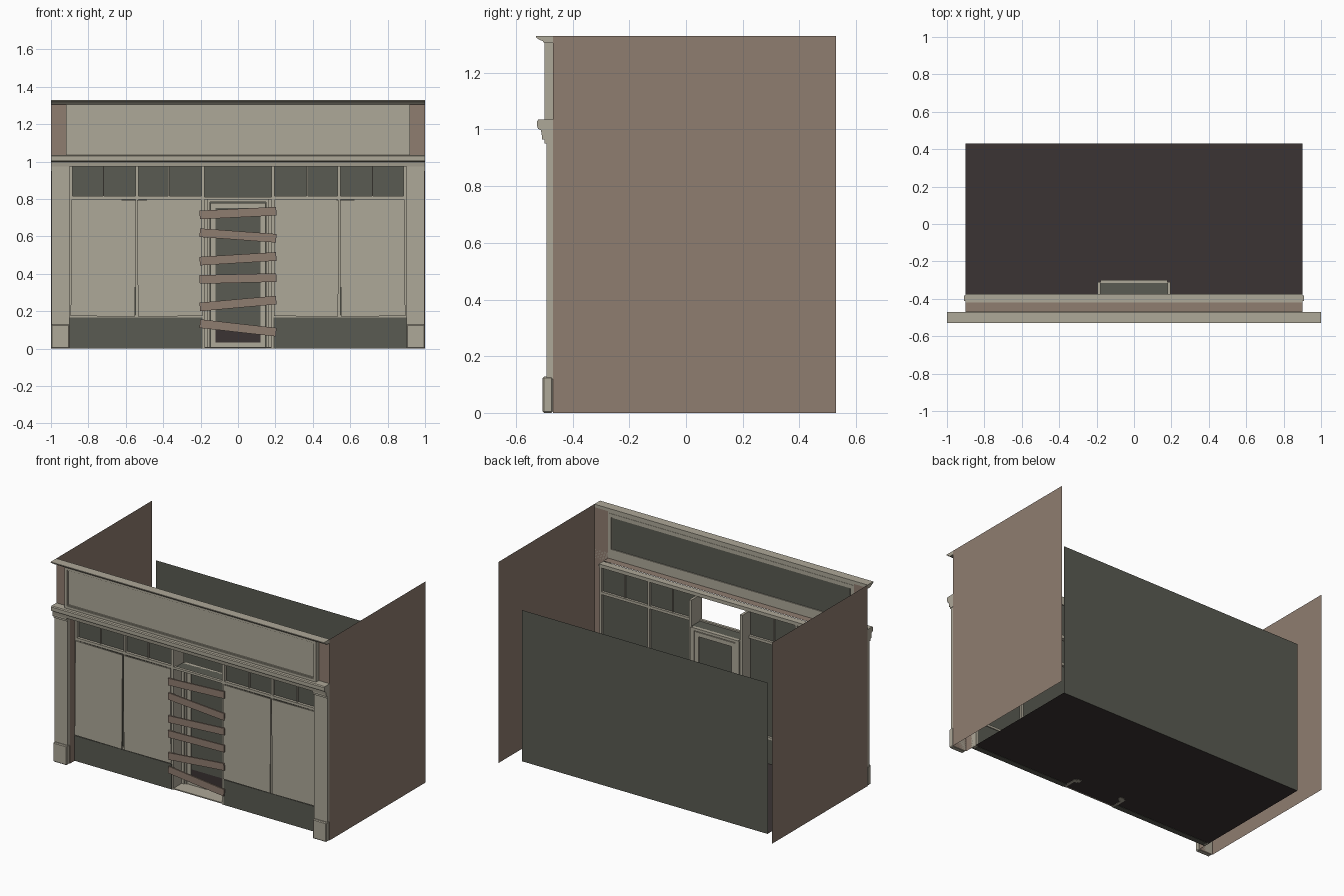
import bpy, bmesh, math
from mathutils import Matrix, Vector

old = bpy.data.objects.get("Cube")
if old:
    bpy.data.objects.remove(old, do_unlink=True)


def material(name, rgb):
    m = bpy.data.materials.new(name)
    m.use_nodes = True
    m.diffuse_color = (*rgb, 1)
    m.node_tree.nodes["Principled BSDF"].inputs["Base Color"].default_value = (*rgb, 1)
    return m


CREAM = material("cream_paint", (.423, .392, .314))
BROWN = material("dusty_brown", (.275, .205, .162))
GREY = material("grey_green", (.102, .105, .084))
DARK = material("dark_floor", (.044, .034, .034))


def finish(name, bm, mat):
    mesh = bpy.data.meshes.new(name)
    bm.to_mesh(mesh)
    bm.free()
    mesh.materials.append(mat)
    ob = bpy.data.objects.new(name, mesh)
    bpy.context.collection.objects.link(ob)
    return ob


def add_box(bm, x0, x1, y0, y1, z0, z1):
    m = Matrix.Translation(((x0 + x1) / 2, (y0 + y1) / 2, (z0 + z1) / 2))
    bmesh.ops.create_cube(bm, size=1, matrix=m @ Matrix.Diagonal((x1 - x0, y1 - y0, z1 - z0, 1)))


def boxes(name, mat, *dims, mirror=False):
    """One object from several boxes, optionally repeated on the other side."""
    bm = bmesh.new()
    for x0, x1, *rest in dims:
        add_box(bm, x0, x1, *rest)
        if mirror:
            add_box(bm, -x1, -x0, *rest)
    return finish(name, bm, mat)


def sheet(name, mat, *corners):
    bm = bmesh.new()
    bm.faces.new([bm.verts.new(c) for c in corners])
    return finish(name, bm, mat)


def moulding(name, mat, x0, x1, profile):
    """Extrude a (y, z) profile along x."""
    bm = bmesh.new()
    face = bm.faces.new([bm.verts.new((x0, y, z)) for y, z in profile])
    out = bmesh.ops.extrude_face_region(bm, geom=[face])
    bmesh.ops.translate(bm, vec=(x1 - x0, 0, 0),
                        verts=[v for v in out["geom"] if isinstance(v, bmesh.types.BMVert)])
    bmesh.ops.recalc_face_normals(bm, faces=bm.faces)
    return finish(name, bm, mat)


def frame(x0, x1, y0, y1, z0, z1, w):
    """Four bars around a rectangle."""
    return [(x0, x0 + w, y0, y1, z0, z1), (x1 - w, x1, y0, y1, z0, z1),
            (x0 + w, x1 - w, y0, y1, z0, z0 + w), (x0 + w, x1 - w, y0, y1, z1 - w, z1)]


TOP = 1.33
# Shell: side walls, back wall and floor
for side, s in (("left", 1), ("right", -1)):
    sheet(side + "_wall", BROWN, (s, -.47, 0), (s, .53, 0), (s, .53, TOP), (s, -.47, TOP))
    sheet(side + "_brick_front", BROWN, (s, -.47, 0), (s * .9, -.47, 0), (s * .9, -.47, TOP - .02),
          (s, -.47, TOP - .02))
    sheet(side + "_reveal", BROWN, (s * .9, -.47, 0), (s * .9, -.42, 0), (s * .9, -.42, 1),
          (s * .9, -.47, 1))
sheet("opening_soffit", BROWN, (-.9, -.47, 1), (.9, -.47, 1), (.9, -.42, 1), (-.9, -.42, 1))
sheet("back_wall", GREY, (-.9, .43, 0), (.9, .43, 0), (.9, .43, 1), (-.9, .43, 1))
sheet("floor", DARK, (-.9, -.41, .002), (.9, -.41, .002), (.9, .43, .002), (-.9, .43, .002))

# Pilasters with plinths and caps
boxes("pilaster_shafts", CREAM, (.902, .998, -.492, -.47, .12, .96), mirror=True)
plinths = boxes("pilaster_plinths", CREAM, (.9, 1, -.506, -.47, 0, .128), mirror=True)
bevel = plinths.modifiers.new("soft_edges", "BEVEL")
bevel.width, bevel.segments = .005, 1
boxes("pilaster_caps", CREAM, (.9, 1, -.5, -.47, .95, .965), (.9, 1, -.508, -.47, .965, .978),
      mirror=True)

# Lower cornice, sign and upper cornice
moulding("lower_cornice", CREAM, -1, 1,
         [(-.47, .975), (-.508, .975), (-.512, .998), (-.522, 1.002), (-.525, 1.01),
          (-.525, 1.03), (-.52, 1.036), (-.47, 1.036)])
moulding("upper_cornice", CREAM, -1, 1,
         [(-.47, 1.305), (-.5, 1.305), (-.506, 1.312), (-.52, 1.318), (-.53, 1.325),
          (-.53, TOP), (-.47, TOP)])
boxes("sign_frame", CREAM, *frame(-.92, .92, -.5, -.47, 1.036, 1.308, .017))
boxes("sign_panel", CREAM, (-.903, .903, -.488, -.478, 1.05, 1.295))
boxes("sign_bead", CREAM, *frame(-.903, .903, -.494, -.488, 1.053, 1.291, .006))
boxes("sign_backing", GREY, (-.87, .87, -.478, -.474, 1.06, 1.285))
boxes("sign_back_frame", CREAM, *frame(-.9, .9, -.478, -.468, 1.04, 1.3, .025))

# Window framing: header, rails, posts and thin transom bars
boxes("header_rail", CREAM, (-.9, .9, -.42, -.375, .975, .998), (-.91, .91, -.412, -.383, .978, .99))
boxes("window_frame", CREAM,
      (.19, .9, -.418, -.38, .797, .815), (.19, .9, -.418, -.38, .165, .18),
      (.885, .9, -.418, -.38, 0, .975), (.533, .547, -.418, -.38, .165, .975),
      (.367, .373, -.412, -.385, .815, .975), (.717, .723, -.412, -.385, .815, .975), mirror=True)
boxes("window_glass", GREY, (.195, .89, -.4, -.396, .17, .975), mirror=True)
boxes("bulkheads", GREY, (.19, .9, -.422, -.385, 0, .167), mirror=True)

# Plywood sheets over the windows, each hung slightly crooked
for i, (x, tilt) in enumerate(((-.72, .5), (-.365, -.4), (.365, .3), (.72, -.5))):
    ply = boxes("plywood_sheet_%d" % (i + 1), CREAM, (-.172, .172, -.004, .004, -.312, .312))
    ply.location = (x, -.425, .485)
    ply.rotation_euler = (0, math.radians(tilt), 0)

# Recessed entrance: side panels, ceiling, sill, door
boxes("entrance_posts", CREAM, (.178, .195, -.42, -.31, 0, .975), mirror=True)
boxes("entrance_lintel", CREAM, (-.18, .18, -.418, -.4, .797, .812))
boxes("entrance_ceiling", GREY, (-.18, .18, -.4, -.315, .797, .803))
boxes("entrance_sill", CREAM, (-.18, .18, -.42, -.3, .003, .01))
boxes("door_frame", CREAM, (.15, .178, -.325, -.3, 0, .8), (.16, .178, -.335, -.325, 0, .8),
      mirror=True)
boxes("door_head", CREAM, (-.17, .17, -.325, -.3, .785, .803))
boxes("door", CREAM, *frame(-.148, .148, -.32, -.302, .006, .78, .028))
boxes("door_glass", GREY, (-.12, .12, -.313, -.309, .11, .755))
boxes("door_kick_panel", DARK, (-.12, .12, -.313, -.309, .034, .11))

# Planks nailed across the entrance: heights at each end
ends = ((.715, .735), (.62, .59), (.468, .493), (.37, .38), (.223, .26), (.134, .088))
for i, (za, zb) in enumerate(ends):
    plank = boxes("plank_%d" % (i + 1), BROWN, (-.205, .205, -.005, .005, -.023, .023))
    plank.location = (0, -.434, (za + zb) / 2)
    plank.rotation_euler = (0, -math.atan2(zb - za, .41), 0)
